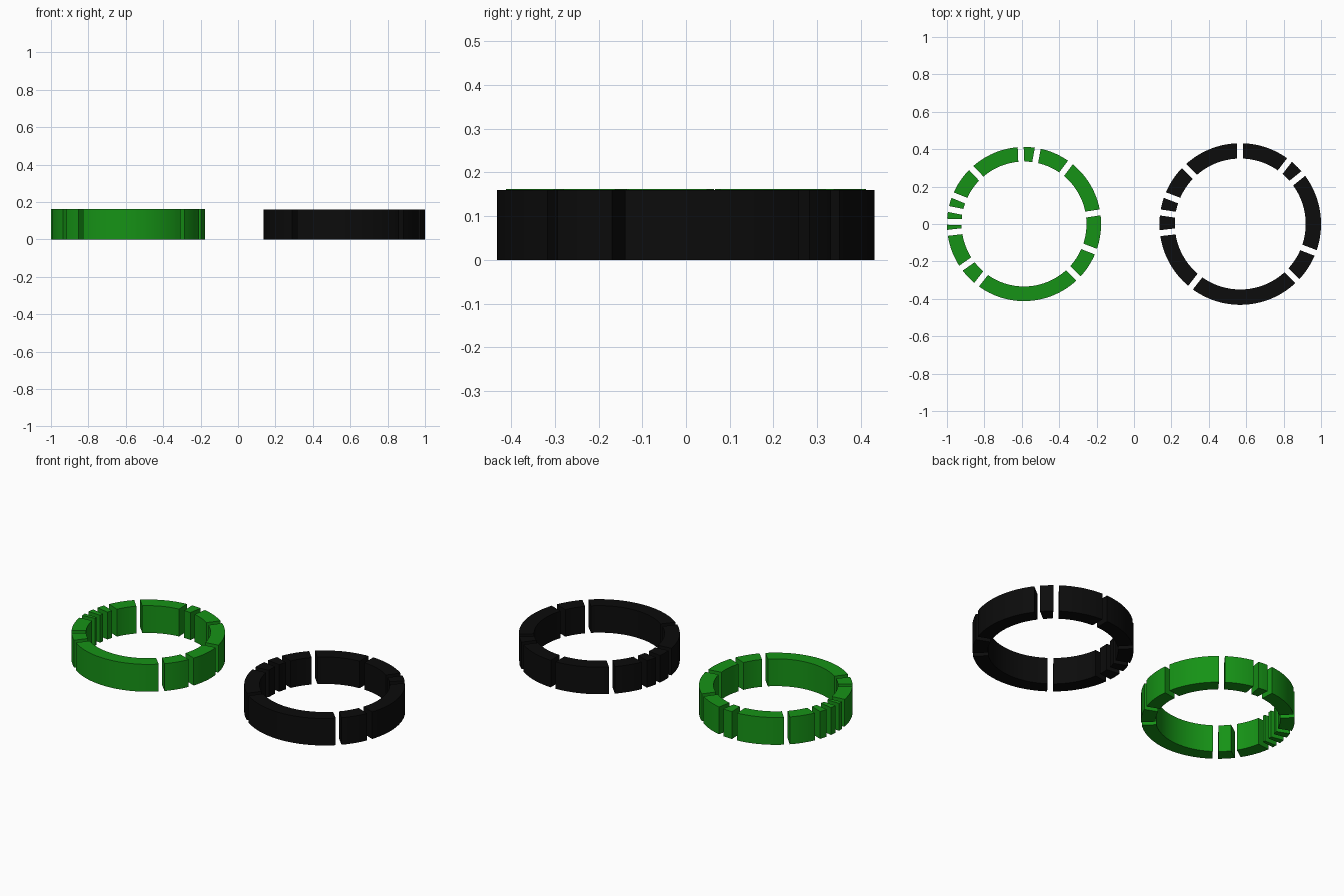
import bpy, bmesh
from math import asin, radians, cos, sin, ceil

if "Cube" in bpy.data.objects:
    bpy.data.objects.remove(bpy.data.objects["Cube"])


def make_material(name, color):
    mat = bpy.data.materials.new(name)
    mat.diffuse_color = color
    mat.use_nodes = True
    mat.node_tree.nodes["Principled BSDF"].inputs["Base Color"].default_value = mat.diffuse_color
    return mat


def ring_segment(name, cx, r_in, r_out, height, a0, a1, slit, mat):
    """Arc block whose end faces are parallel to the slit centre lines."""
    steps = max(1, ceil((a1 - a0) / radians(3)))
    bm = bmesh.new()
    sections = []
    for i in range(steps + 1):
        t = i / steps
        pts = []
        for r, z in ((r_in, 0), (r_out, 0), (r_out, height), (r_in, height)):
            trim = asin(slit / 2 / r)
            a = (a0 + trim) * (1 - t) + (a1 - trim) * t
            pts.append(bm.verts.new((cx + r * cos(a), r * sin(a), z)))
        sections.append(pts)
    for s, e in zip(sections, sections[1:]):
        for k in range(4):
            n = (k + 1) % 4
            bm.faces.new((s[k], s[n], e[n], e[k]))
    bm.faces.new(sections[0])
    bm.faces.new(sections[-1][::-1])
    bmesh.ops.recalc_face_normals(bm, faces=bm.faces)
    mesh = bpy.data.meshes.new(name)
    bm.to_mesh(mesh)
    bm.free()
    mesh.materials.append(mat)
    obj = bpy.data.objects.new(name, mesh)
    bpy.context.collection.objects.link(obj)
    bpy.ops.object.select_all(action='DESELECT')
    obj.select_set(True)
    bpy.context.view_layer.objects.active = obj
    bpy.ops.object.shade_smooth_by_angle(angle=radians(30))


def slotted_ring(name, cx, r_in, r_out, height, slit, gaps, mat):
    """Ring cut into segments by slits centred on the given angles (degrees)."""
    for i, (g0, g1) in enumerate(zip(gaps, gaps[1:] + [gaps[0] + 360])):
        ring_segment(f"{name}_{i + 1}", cx, r_in, r_out, height,
                     radians(g0), radians(g1), slit, mat)


# Green ring, left
slotted_ring("green_ring_segment", -0.588, 0.334, 0.412, 0.162, 0.032,
             [-45, -21, 8.7, 53, 79.7, 92.5, 133.3, 158, 168.8, 178.3,
              186.6, 215, 232],
             make_material("green", (0.008, 0.29, 0.008, 1)))

# Black ring, right
slotted_ring("black_ring_segment", 0.568, 0.35, 0.432, 0.16, 0.032,
             [-45, -21, 38.7, 52.4, 90, 134, 159, 171.8, 186.5, 232],
             make_material("black", (0.0035, 0.0035, 0.0035, 1)))
